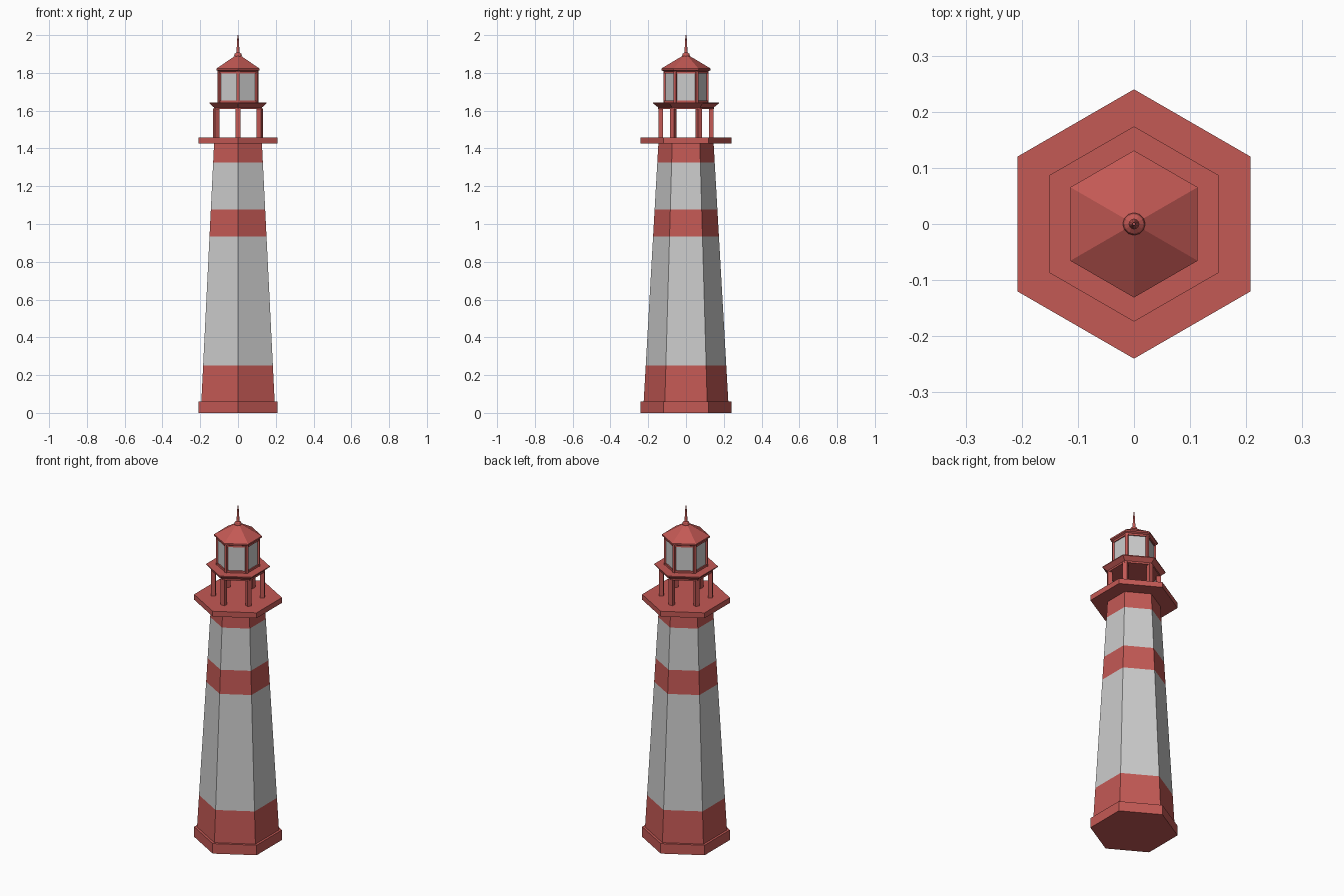
import bpy, math

if "Cube" in bpy.data.objects:
    bpy.data.objects.remove(bpy.data.objects["Cube"])

def material(name, rgb):
    m = bpy.data.materials.new(name)
    m.diffuse_color = (*rgb, 1)
    m.use_nodes = True
    m.node_tree.nodes["Principled BSDF"].inputs["Base Color"].default_value = m.diffuse_color
    return m

RED = material("red_paint", (0.55, 0.10, 0.09))
GREY = material("pale_grey", (0.8, 0.8, 0.8))

def lathe(name, profile, mats, sides=6, centre=(0, 0), caps=True):
    """Stack of rings (radius, z) with a corner on the y axis; mats: one per step."""
    verts, faces, slots = [], [], []
    for r, z in profile:
        for i in range(sides):
            a = math.pi / 2 + i * 2 * math.pi / sides
            verts.append((centre[0] + r * math.cos(a), centre[1] + r * math.sin(a), z))
    steps = len(profile) - 1
    used = list(dict.fromkeys(mats))
    for k in range(steps):
        for i in range(sides):
            j = (i + 1) % sides
            faces.append((k * sides + i, k * sides + j, (k + 1) * sides + j, (k + 1) * sides + i))
            slots.append(used.index(mats[k % len(mats)]))
    if caps:
        faces += [tuple(reversed(range(sides))), tuple(steps * sides + i for i in range(sides))]
        slots += [slots[0], slots[-1]]
    me = bpy.data.meshes.new(name)
    me.from_pydata(verts, [], faces)
    for m in used:
        me.materials.append(m)
    me.polygons.foreach_set("material_index", slots)
    ob = bpy.data.objects.new(name, me)
    bpy.context.collection.objects.link(ob)
    return ob

def corner_posts(name, radius, size, z0, z1):
    """Six square posts, one on each corner of the hexagon."""
    for i in range(6):
        a = math.pi / 2 + i * math.pi / 3
        bpy.ops.mesh.primitive_cube_add(
            size=1, location=(radius * math.cos(a), radius * math.sin(a), (z0 + z1) / 2),
            rotation=(0, 0, a))
        ob = bpy.context.object
        ob.scale = (size, size, z1 - z0)
        ob.name = f"{name}_{i + 1}"
        ob.data.materials.append(RED)

# Plinth and banded, tapering tower
lathe("plinth", [(0.24, 0), (0.24, 0.06)], [RED])
def tower_radius(z):
    return 0.224 + (0.146 - 0.224) * (z - 0.06) / (1.43 - 0.06)
levels = [0.06, 0.252, 0.935, 1.077, 1.325, 1.43]
lathe("tower", [(tower_radius(z), z) for z in levels], [RED, GREY, RED, GREY, RED])

# Gallery floor and its open posts
lathe("gallery_floor", [(0.24, 1.425), (0.24, 1.457)], [RED])
corner_posts("gallery_post", 0.134, 0.025, 1.455, 1.612)

# Flared upper deck
lathe("upper_deck", [(0.148, 1.608), (0.148, 1.618), (0.174, 1.638), (0.174, 1.643)], [RED])

# Lantern room: panes, rails and mullions
lathe("lantern_panes", [(0.112, 1.64), (0.112, 1.81)], [GREY])
lathe("lantern_bottom_rail", [(0.119, 1.64), (0.119, 1.655)], [RED])
lathe("lantern_top_rail", [(0.119, 1.797), (0.119, 1.812)], [RED])
corner_posts("lantern_mullion", 0.112, 0.015, 1.64, 1.81)

# Roof with a thin eave
lathe("roof", [(0.119, 1.808), (0.131, 1.814), (0.131, 1.823), (0.02, 1.889)], [RED])

# Finial: collar, neck and spike
lathe("finial", [(0.019, 1.882), (0.020, 1.893), (0.017, 1.902), (0.009, 1.908),
                 (0.008, 1.918), (0.006, 1.945), (0.003, 2.0)], [RED], sides=12)
